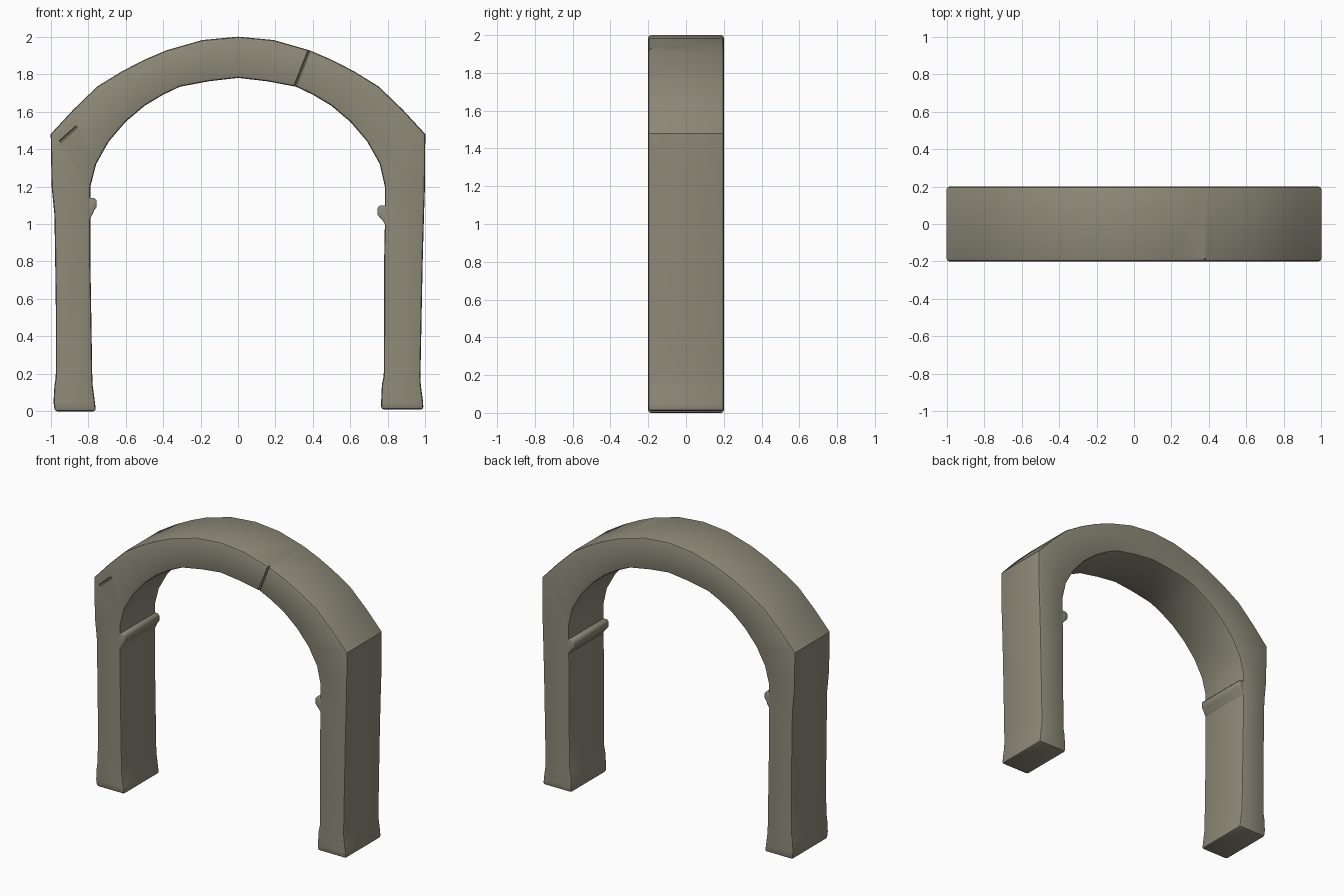
import bpy, bmesh, math
from mathutils import Vector

old = bpy.data.objects.get("Cube")
if old:
    bpy.data.objects.remove(old)

DEPTH = 0.2

stone = bpy.data.materials.new("weathered stone")
stone.use_nodes = True
COLOUR = (0.27, 0.255, 0.19, 1)
stone.diffuse_color = COLOUR
stone.node_tree.nodes["Principled BSDF"].inputs["Base Color"].default_value = COLOUR


def finish(name, bm):
    bmesh.ops.recalc_face_normals(bm, faces=bm.faces)
    mesh = bpy.data.meshes.new(name)
    bm.to_mesh(mesh)
    bm.free()
    mesh.materials.append(stone)
    obj = bpy.data.objects.new(name, mesh)
    bpy.context.collection.objects.link(obj)
    return obj


def select(obj):
    bpy.ops.object.select_all(action="DESELECT")
    obj.select_set(True)
    bpy.context.view_layer.objects.active = obj


def bevel_sharp(bm, width, limit):
    bmesh.ops.recalc_face_normals(bm, faces=bm.faces)
    edges = [e for e in bm.edges if e.calc_face_angle(0) > math.radians(limit)]
    bmesh.ops.bevel(bm, geom=edges, offset=width, segments=2, profile=0.5,
                    affect="EDGES", clamp_overlap=True)


# Sections from foot to crown: inner x, inner z, outer x, outer z
left_leg = [(.758, 0, .978, 0), (.764, .05, .985, .05), (.776, .14, .98, .14),
            (.778, .19, .973, .18), (.783, .5, .972, .5), (.788, .8, .976, .8),
            (.788, 1.0, .98, 1.05), (.788, 1.2, .995, 1.2)]
right_leg = [(.765, .01, .99, .01), (.764, .05, .988, .05), (.768, .14, .976, .14),
             (.778, .19, .974, .19), (.78, .5, .98, .5), (.78, .8, .986, .8),
             (.784, 1.0, .993, 1.05), (.784, 1.2, .998, 1.2)]
arch_half = [(.757, 1.32, 1.0, 1.48), (.69, 1.44, .88, 1.61), (.6, 1.545, .75, 1.735),
             (.5, 1.63, .62, 1.815), (.4, 1.69, .5, 1.877), (.31, 1.733, .38, 1.928),
             (.155, 1.762, .19, 1.982)]
crown = [(0, 1.78, 0, 2.0)]


def mirrored(rows):
    return [(-a, b, -c, d) for a, b, c, d in rows]


rows = mirrored(left_leg + arch_half) + crown + (right_leg + arch_half)[::-1]

# Arch body lofted along the sections
bm = bmesh.new()
rings = []
for xi, zi, xo, zo in rows:
    corners = ((xi, -DEPTH, zi), (xo, -DEPTH, zo), (xo, DEPTH, zo), (xi, DEPTH, zi))
    rings.append([bm.verts.new(c) for c in corners])
for a, b in zip(rings, rings[1:]):
    for i in range(4):
        j = (i + 1) % 4
        bm.faces.new((a[i], a[j], b[j], b[i]))
bm.faces.new(rings[0])
bm.faces.new(rings[-1])
bevel_sharp(bm, 0.014, 55)
arch = finish("arch", bm)


# Wedge-shaped grooves for the block joint and the chipped shoulder
def cut_groove(start, end, width, depth, side):
    p, q = Vector((start[0], 0, start[1])), Vector((end[0], 0, end[1]))
    along = (q - p).normalized()
    across = Vector((-along.z, 0, along.x)) * width / 2
    face = Vector((0, side * (DEPTH + 0.01), 0))
    tip = Vector((0, side * (DEPTH - depth), 0))
    groove = bmesh.new()
    ends = [[groove.verts.new(v) for v in (m + across + face, m - across + face, m + tip)]
            for m in (p, q)]
    for end_ring in ends:
        groove.faces.new(end_ring)
    for i in range(3):
        j = (i + 1) % 3
        groove.faces.new((ends[0][i], ends[0][j], ends[1][j], ends[1][i]))
    cutter = finish("groove_cutter", groove)
    cutter.hide_render = True
    select(arch)
    mod = arch.modifiers.new("groove", "BOOLEAN")
    mod.operation = "DIFFERENCE"
    mod.solver = "EXACT"
    mod.object = cutter
    bpy.ops.object.modifier_apply(modifier=mod.name)
    bpy.data.objects.remove(cutter)


cut_groove((.29, 1.70), (.39, 1.955), 0.02, 0.02, -1)
cut_groove((-.95, 1.44), (-.86, 1.52), 0.024, 0.015, -1)
select(arch)
bpy.ops.object.shade_smooth_by_angle(angle=math.radians(35))


# Moulded ledges on the inner faces of the legs
def ledge(name, side, top, reach):
    profile = [(.80, top), (reach + .012, top), (reach, top - .015), (reach, top - .05),
               (reach + .012, top - .065), (.775, top - .085), (.80, top - .13)]
    bm = bmesh.new()
    face = bm.faces.new([bm.verts.new((side * x, -DEPTH + .004, z)) for x, z in profile])
    out = bmesh.ops.extrude_face_region(bm, geom=[face])["geom"]
    moved = [v for v in out if isinstance(v, bmesh.types.BMVert)]
    bmesh.ops.translate(bm, verts=moved, vec=(0, 2 * DEPTH - .008, 0))
    bevel_sharp(bm, 0.006, 60)
    select(finish(name, bm))
    bpy.ops.object.shade_smooth_by_angle(angle=math.radians(50))


ledge("right_ledge", -1, 1.14, .755)
ledge("left_ledge", 1, 1.10, .745)
